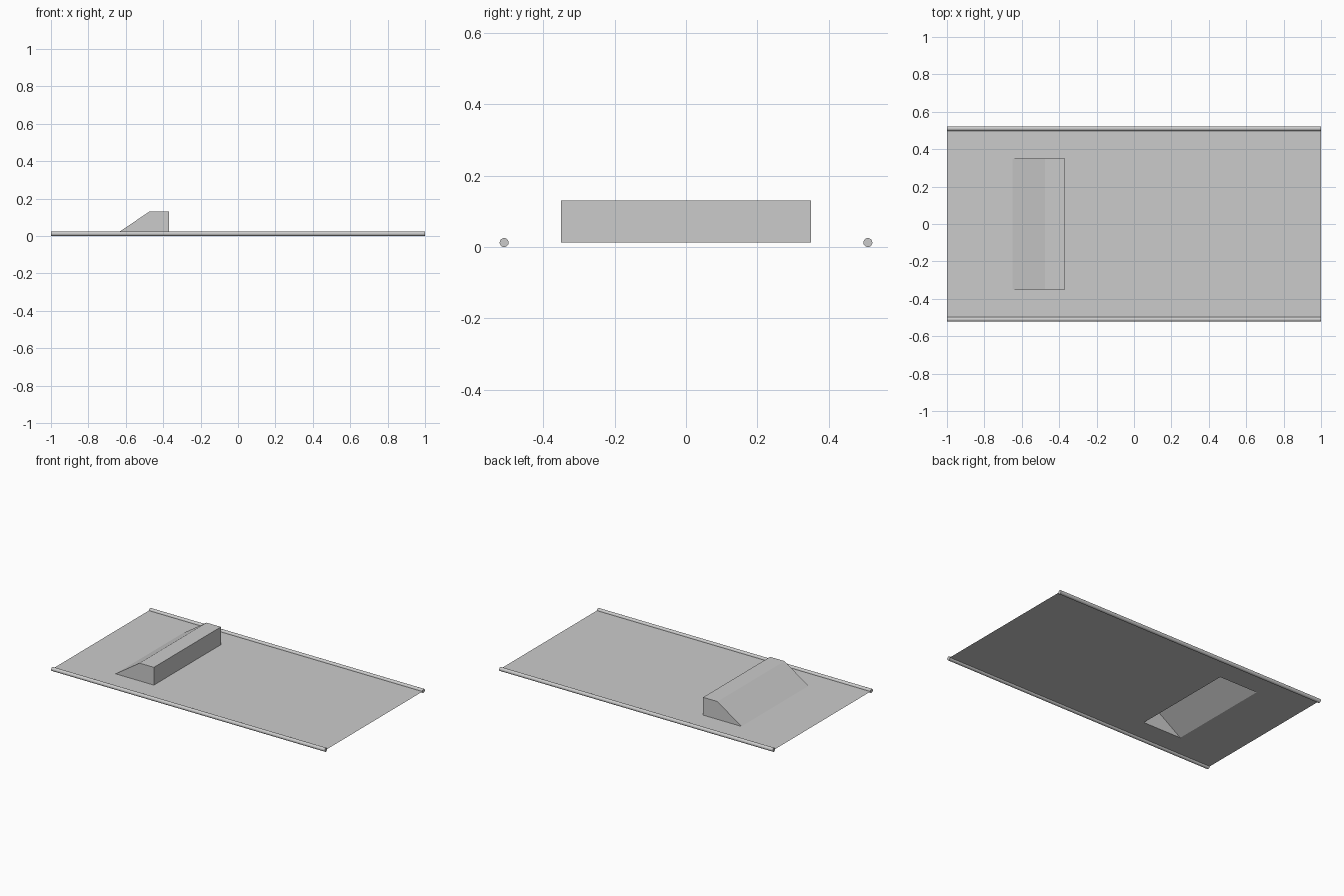
import bpy, bmesh, math

if "Cube" in bpy.data.objects:
    bpy.data.objects.remove(bpy.data.objects["Cube"])

RAIL_R = 0.0125
RAIL_Y = 0.51
SHEET_Z = 0.0125
TOP_Z = 0.13
HUMP_Y = 0.35
HUMP_X0, HUMP_RIDGE, HUMP_X1 = -0.65, -0.475, -0.37


def finish(bm, name):
    bmesh.ops.remove_doubles(bm, verts=bm.verts, dist=1e-5)
    mesh = bpy.data.meshes.new(name)
    bm.to_mesh(mesh)
    bm.free()
    obj = bpy.data.objects.new(name, mesh)
    bpy.context.collection.objects.link(obj)
    return obj


def face(bm, pts):
    bm.faces.new([bm.verts.new(p) for p in pts])


# Thin sheet, left open beneath the hump
bm = bmesh.new()
xs = [-1, HUMP_X0, HUMP_X1, 1]
ys = [-0.5, -HUMP_Y, HUMP_Y, 0.5]
for i in range(3):
    for j in range(3):
        if (i, j) == (1, 1):
            continue
        x0, x1, y0, y1 = xs[i], xs[i + 1], ys[j], ys[j + 1]
        face(bm, [(x0, y0, SHEET_Z), (x1, y0, SHEET_Z),
                  (x1, y1, SHEET_Z), (x0, y1, SHEET_Z)])
finish(bm, "sheet")

# Hollow ramped hump: slope, flat top, upright wall and two end walls
bm = bmesh.new()
profile = [(HUMP_X0, SHEET_Z), (HUMP_RIDGE, TOP_Z),
           (HUMP_X1, TOP_Z), (HUMP_X1, SHEET_Z)]
for (xa, za), (xb, zb) in zip(profile, profile[1:]):
    face(bm, [(xa, -HUMP_Y, za), (xb, -HUMP_Y, zb),
              (xb, HUMP_Y, zb), (xa, HUMP_Y, za)])
face(bm, [(x, -HUMP_Y, z) for x, z in reversed(profile)])
face(bm, [(x, HUMP_Y, z) for x, z in profile])
finish(bm, "ramp_hump")

# Round rails along both long edges
for name, side in (("front_rail", -1), ("back_rail", 1)):
    bpy.ops.mesh.primitive_cylinder_add(
        vertices=32, radius=RAIL_R, depth=2,
        location=(0, side * RAIL_Y, RAIL_R), rotation=(0, math.pi / 2, 0))
    bpy.context.object.name = name
    bpy.ops.object.shade_smooth_by_angle(angle=math.radians(30))
